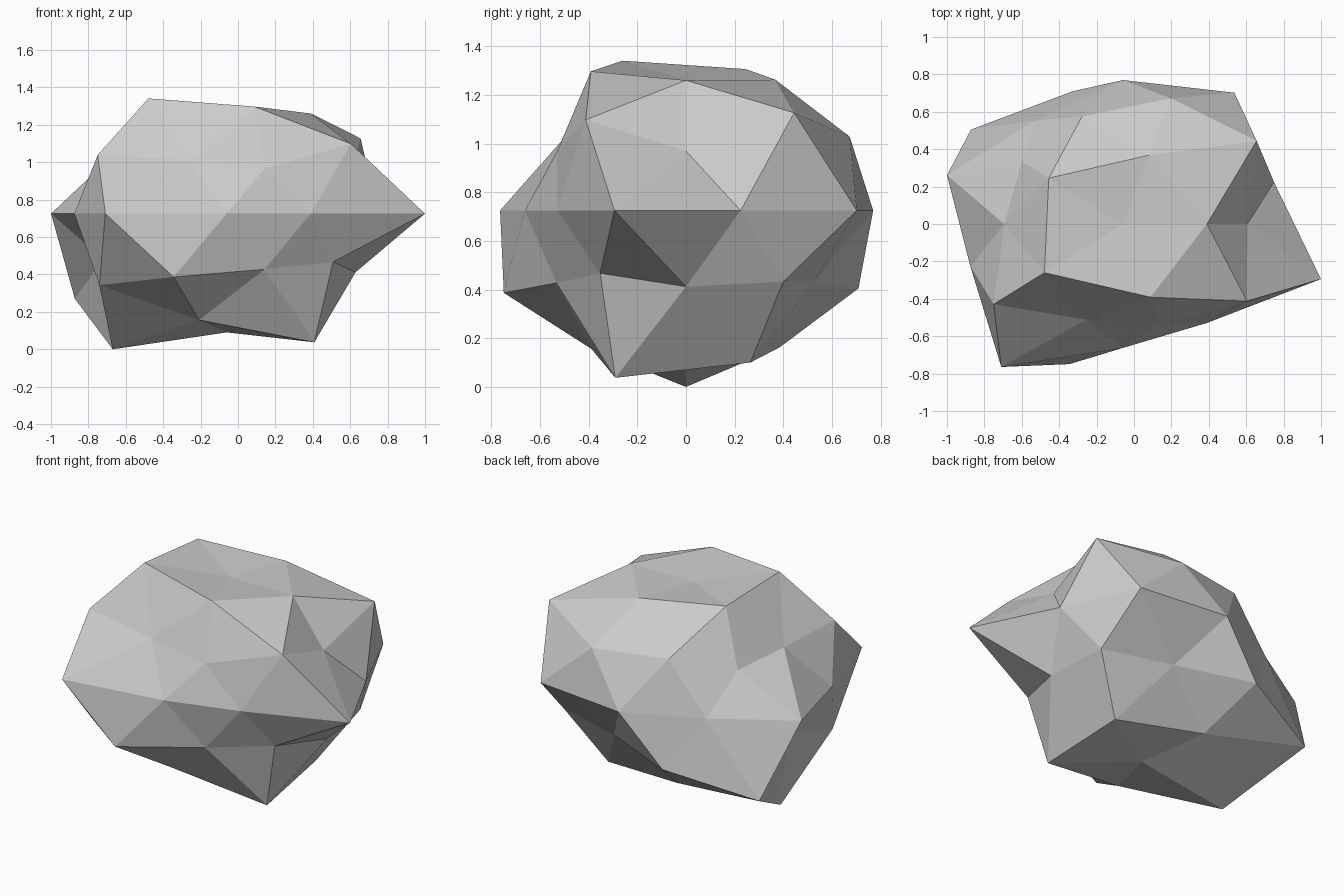
import bpy
import bmesh
import math
from mathutils import Vector

cube = bpy.data.objects.get("Cube")
if cube:
    bpy.data.objects.remove(cube, do_unlink=True)

# Plain grey stone
stone = bpy.data.materials.new("grey_stone")
stone.use_nodes = True
GREY = (0.6, 0.6, 0.6, 1.0)
stone.diffuse_color = GREY
stone.node_tree.nodes["Principled BSDF"].inputs["Base Color"].default_value = GREY

# Bumps: one radius per vertex, ring by ring from bottom to top,
# each ring running counter-clockwise from the +x direction
RINGS = [
    [0.864],
    [1.0, 0.9, 1.16, 0.91, 1.1],
    [0.81, 0.76, 1.18, 0.99, 0.77],
    [0.89, 0.975, 0.74, 1.03, 0.785],
    [0.85, 1.015, 0.9, 0.8, 0.988, 0.857, 1.105, 0.775, 0.765, 1.114],
    [0.745, 0.925, 0.746, 0.954, 0.73],
    [1.04, 0.83, 0.745, 0.74, 0.965],
    [0.856, 0.86, 0.93, 0.985, 0.915],
    [0.73],
]
STRETCH = Vector((1.0, 0.855, 0.735))
CENTRE = Vector((-0.06, 0.0, 0.725))


def ring_order(vert):
    """Sort key: height first, then the angle around z."""
    d = vert.co.normalized()
    angle = round(math.degrees(math.atan2(d.y, d.x))) % 360
    return (round(d.z, 2), angle)


# Boulder: a low-poly icosphere, pushed in and out along its directions
bm = bmesh.new()
bmesh.ops.create_icosphere(bm, subdivisions=2, radius=1.0)
radii = [r for ring in RINGS for r in ring]
for vert, r in zip(sorted(bm.verts, key=ring_order), radii):
    vert.co = CENTRE + vert.co.normalized() * STRETCH * r
bmesh.ops.recalc_face_normals(bm, faces=bm.faces)

mesh = bpy.data.meshes.new("boulder")
bm.to_mesh(mesh)
bm.free()
mesh.materials.append(stone)
boulder = bpy.data.objects.new("boulder", mesh)
bpy.context.collection.objects.link(boulder)
